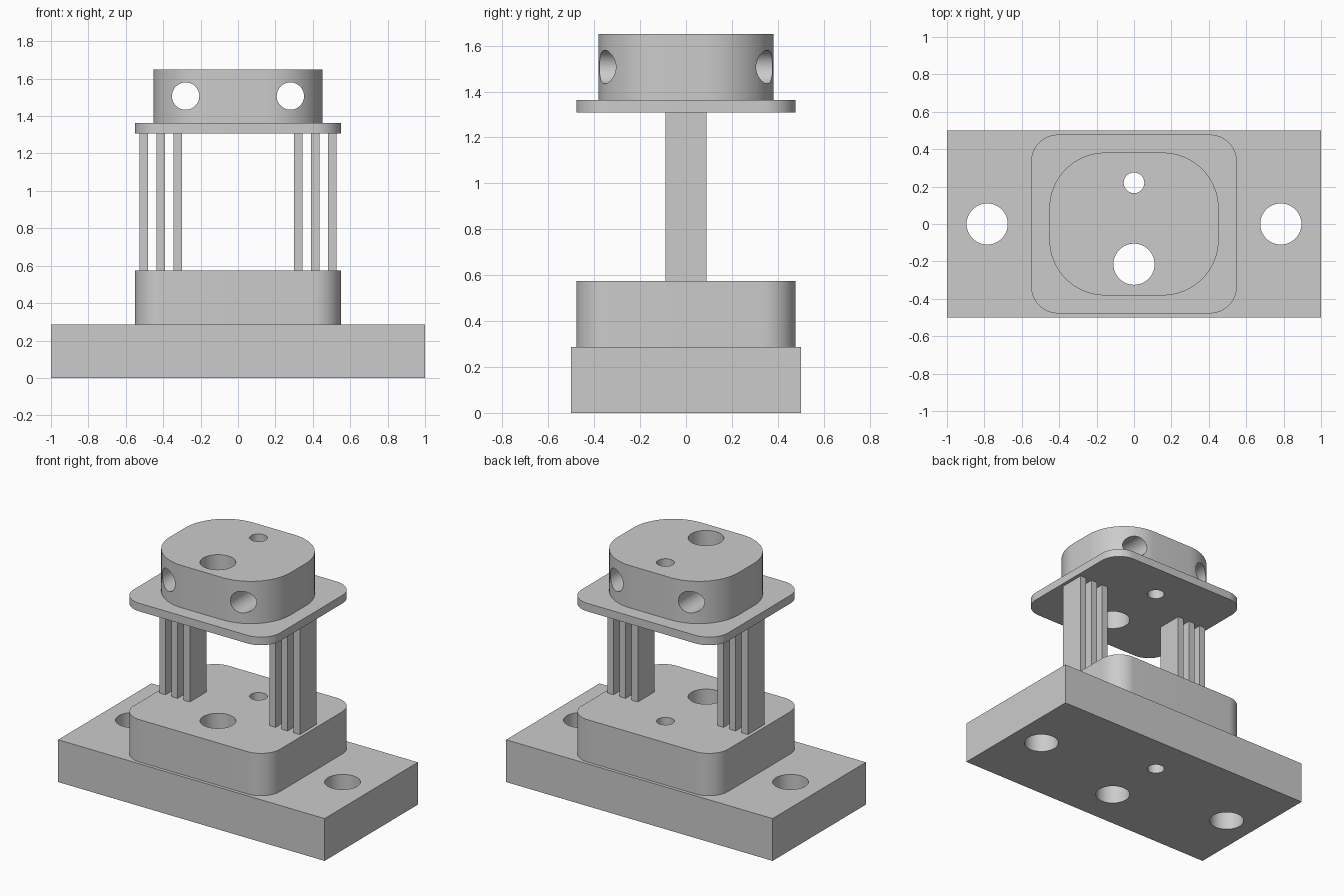
import bpy, bmesh, math
from mathutils import Vector

if "Cube" in bpy.data.objects:
    bpy.data.objects.remove(bpy.data.objects["Cube"], do_unlink=True)

grey = bpy.data.materials.new("light_grey")
grey.use_nodes = True
colour = (0.6, 0.6, 0.6, 1)
grey.diffuse_color = colour
grey.node_tree.nodes["Principled BSDF"].inputs["Base Color"].default_value = colour


def slab(name, half_x, half_y, z0, z1, radius=0, x=0, steps=16):
    """Extruded rectangle with optional rounded corners."""
    outline = []
    for i, (sx, sy) in enumerate([(1, 1), (-1, 1), (-1, -1), (1, -1)]):
        cx, cy = sx * (half_x - radius), sy * (half_y - radius)
        for k in range(steps + 1 if radius else 1):
            a = (i + k / steps) * math.pi / 2
            outline.append((x + cx + radius * math.cos(a),
                            cy + radius * math.sin(a), z0))
    bm = bmesh.new()
    face = bm.faces.new([bm.verts.new(p) for p in outline])
    top = bmesh.ops.extrude_face_region(bm, geom=[face])["geom"]
    bmesh.ops.translate(bm, vec=Vector((0, 0, z1 - z0)),
                        verts=[g for g in top if isinstance(g, bmesh.types.BMVert)])
    bmesh.ops.recalc_face_normals(bm, faces=bm.faces)
    mesh = bpy.data.meshes.new(name)
    bm.to_mesh(mesh)
    bm.free()
    mesh.materials.append(grey)
    obj = bpy.data.objects.new(name, mesh)
    bpy.context.collection.objects.link(obj)
    return obj


def activate(obj):
    bpy.ops.object.select_all(action='DESELECT')
    obj.select_set(True)
    bpy.context.view_layer.objects.active = obj


def drill(obj, x, y, z, radius, along_y=False):
    """Cut a round through hole, vertical or front to back."""
    bpy.ops.mesh.primitive_cylinder_add(
        vertices=64, radius=radius, depth=4, location=(x, y, z),
        rotation=(math.pi / 2 if along_y else 0, 0, 0))
    cutter = bpy.context.object
    cutter.hide_render = True
    cutter.data.materials.append(grey)
    activate(obj)
    mod = obj.modifiers.new("hole", 'BOOLEAN')
    mod.operation = 'DIFFERENCE'
    mod.solver = 'EXACT'
    mod.object = cutter
    bpy.ops.object.modifier_apply(modifier=mod.name)
    bpy.data.objects.remove(cutter, do_unlink=True)


# Stacked body
base = slab("base_plate", 1, 0.5, 0, 0.287)
lower = slab("lower_block", 0.55, 0.478, 0.287, 0.574, 0.145)
flange = slab("upper_flange", 0.55, 0.478, 1.308, 1.363, 0.145)
cap = slab("cap_block", 0.453, 0.382, 1.363, 1.65, 0.3)

# Vertical holes through the whole stack
for part in (base, lower, flange, cap):
    drill(part, 0, -0.215, 1, 0.11)
    drill(part, 0, 0.22, 1, 0.055)

# Mounting holes in the base and cross holes in the cap
for side in (1, -1):
    drill(base, side * 0.785, 0, 1, 0.11)
    drill(cap, side * 0.28, 0, 1.507, 0.073, along_y=True)

for part in (base, lower, flange, cap):
    activate(part)
    bpy.ops.object.shade_smooth_by_angle(angle=math.radians(30))

# Three upright fins on each side
for side, label in ((1, "left"), (-1, "right")):
    for i in range(3):
        slab(f"{label}_fin_{i + 1}", 0.023, 0.09, 0.574, 1.308,
             x=side * (0.322 + i * 0.091))
